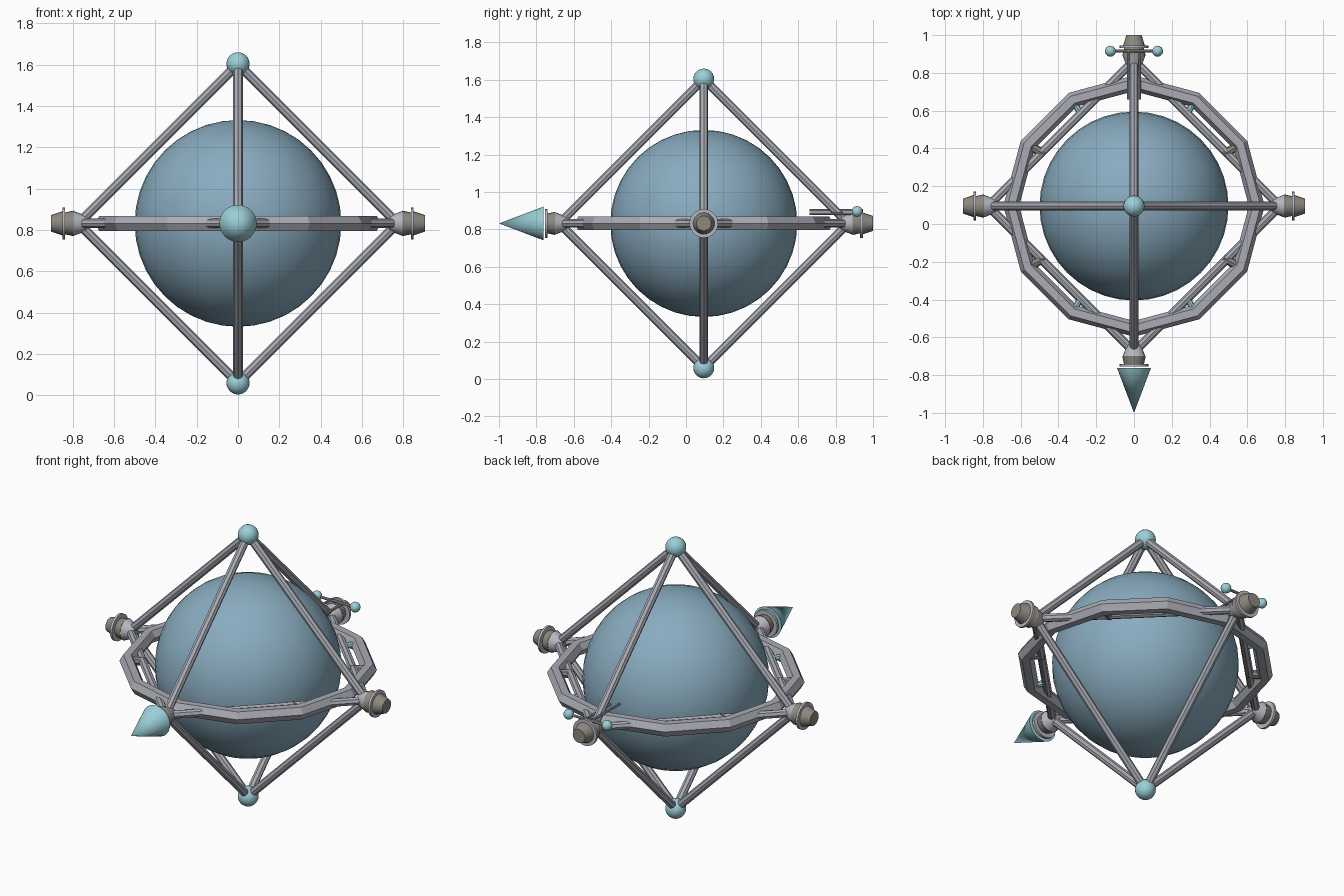
import bpy, bmesh, math
from mathutils import Vector, Matrix

if "Cube" in bpy.data.objects:
    bpy.data.objects.remove(bpy.data.objects["Cube"])

C = Vector((0, 0.095, 0.832))   # centre of the frame
R = 0.772                       # centre to frame corner


def material(name, rgb):
    m = bpy.data.materials.new(name)
    m.diffuse_color = (*rgb, 1)
    m.use_nodes = True
    m.node_tree.nodes["Principled BSDF"].inputs["Base Color"].default_value = m.diffuse_color
    return m


BLUE = material("steel_blue", (0.25, 0.41, 0.52))
CYAN = material("pale_cyan", (0.33, 0.63, 0.69))
GREY = material("metal_grey", (0.40, 0.41, 0.46))
LIGHT = material("light_grey", (0.47, 0.48, 0.54))
BROWN = material("warm_grey", (0.27, 0.245, 0.21))


def finish(ob, name, mat, smooth=True):
    ob.name = name
    ob.data.materials.append(mat)
    if smooth:
        bpy.ops.object.shade_smooth_by_angle(angle=math.radians(35))
    return ob


def ball(name, loc, r, mat, seg=24):
    bpy.ops.mesh.primitive_uv_sphere_add(segments=seg, ring_count=seg // 2, radius=r, location=loc)
    return finish(bpy.context.object, name, mat)


def rod(name, a, b, r1, mat, r2=None, sides=8, smooth=False):
    """Straight rod or cone from a to b."""
    a, b = Vector(a), Vector(b)
    d = b - a
    bpy.ops.mesh.primitive_cone_add(vertices=sides, radius1=r1, radius2=r1 if r2 is None else r2,
                                    depth=d.length, location=(a + b) / 2,
                                    rotation=d.to_track_quat('Z', 'Y').to_euler())
    return finish(bpy.context.object, name, mat, smooth)


def polar(deg, r):
    t = math.radians(deg)
    return C + Vector((r * math.cos(t), r * math.sin(t), 0))


# Central globe and pole balls
ball("globe", C, 0.5, BLUE, 40)
for name, s in (("top_ball", 1), ("bottom_ball", -1)):
    ball(name, C + Vector((0, 0, s * R)), 0.056, CYAN)

# Octahedral frame: four equatorial struts, four up, four down
for i in range(4):
    corner = polar(90 * i, R)
    rod("equator_strut", corner, polar(90 * i + 90, R), 0.023, GREY)
    for s in (1, -1):
        rod("pole_strut", corner, C + Vector((0, 0, s * R)), 0.023, GREY)

# Twelve-sided ring with hexagonal section
bpy.ops.mesh.primitive_torus_add(major_segments=12, minor_segments=6, major_radius=0.65,
                                 minor_radius=0.042, location=C)
finish(bpy.context.object, "ring", GREY, False)

# Short braces between ring and equatorial struts
for deg in range(0, 360, 30):
    if deg % 90:
        cyan = (deg // 30) % 3 == (2 if deg % 180 < 90 else 1)
        cyan = abs(math.sin(math.radians(deg))) > 0.7
        rod("cyan_brace" if cyan else "grey_brace", polar(deg, 0.55), polar(deg, 0.645),
            0.017 if cyan else 0.024, CYAN if cyan else BROWN)


def nozzle(deg, tail):
    """Corner fitting along a horizontal axis: collar, body, flange, tail."""
    p = lambda r: polar(deg, r)
    rod("collar", p(0.73), p(0.795), 0.035, LIGHT, 0.06, 20, True)
    rod("nozzle_body", p(0.795), p(0.84), 0.062, BROWN, 0.052, 20, True)
    rod("flange", p(0.836), p(0.85), 0.077, LIGHT, None, 20, True)
    if tail:
        rod("nozzle_tail", p(0.85), p(0.905), 0.058, BROWN, 0.04, 20, True)


for deg in (0, 90, 180, 270):
    nozzle(deg, deg != 270)

# Pointed nose at the front
rod("nose_cone", (0, -0.762, C.z), (0, -1, C.z), 0.09, CYAN, 0, 32, True)

# Rear antenna: cross bar with end balls and two pairs of thin rods
Z = C.z + 0.064
rod("antenna_bar", (-0.125, 0.915, Z), (0.125, 0.915, Z), 0.008, GREY)
for s in (-1, 1):
    ball("antenna_ball", (s * 0.125, 0.915, Z), 0.029, CYAN, 16)
for x, z in ((-0.03, Z + 0.006), (0.03, Z - 0.012)):
    rod("antenna_rod", (x, 0.66, z), (x, 0.915, z), 0.007, GREY)
